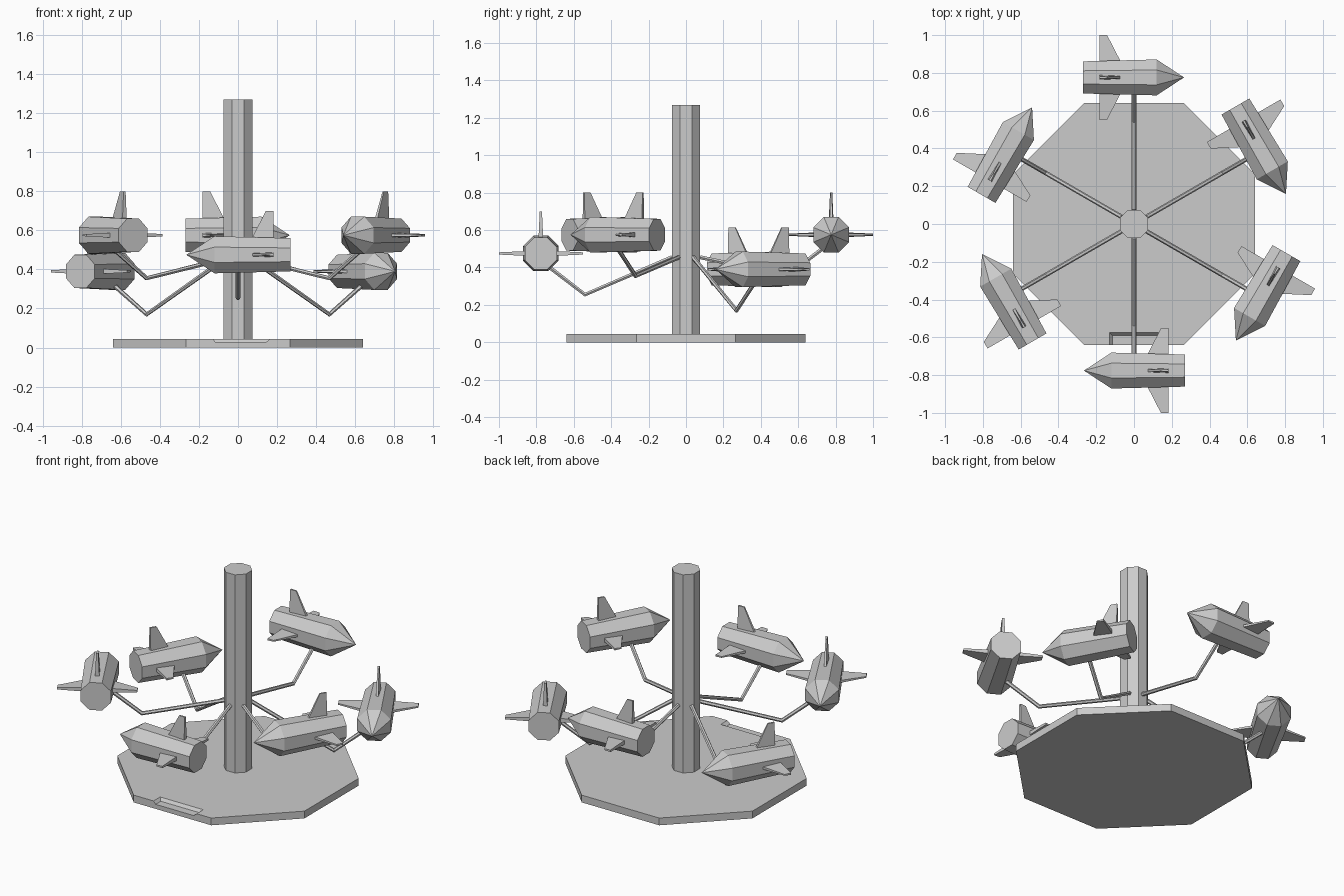
import bpy, bmesh
from math import radians, pi, cos
from mathutils import Matrix, Vector

cube = bpy.data.objects.get("Cube")
if cube:
    bpy.data.objects.remove(cube, do_unlink=True)

grey = bpy.data.materials.new("plain_grey")
grey.use_nodes = True
COLOUR = (0.6, 0.6, 0.6, 1)
grey.diffuse_color = COLOUR
grey.node_tree.nodes["Principled BSDF"].inputs["Base Color"].default_value = COLOUR


def finish(bm, name, matrix=Matrix()):
    bmesh.ops.recalc_face_normals(bm, faces=bm.faces)
    mesh = bpy.data.meshes.new(name)
    bm.to_mesh(mesh)
    bm.free()
    mesh.materials.append(grey)
    obj = bpy.data.objects.new(name, mesh)
    obj.matrix_world = matrix
    bpy.context.collection.objects.link(obj)
    return obj


def loft(bm, rings):
    """Skin equal-length point rings in order and cap both ends."""
    loops = [[bm.verts.new(p) for p in ring] for ring in rings]
    n = len(loops[0])
    for a, b in zip(loops, loops[1:]):
        for i in range(n):
            j = (i + 1) % n
            bm.faces.new((a[i], a[j], b[j], b[i]))
    bm.faces.new(loops[0][::-1])
    bm.faces.new(loops[-1])


def octagon(bm, apothem, apothem_top, depth, matrix):
    k = 1 / cos(pi / 8)
    bmesh.ops.create_cone(bm, cap_ends=True, segments=8, radius1=apothem * k,
                          radius2=apothem_top * k, depth=depth,
                          matrix=matrix @ Matrix.Translation((0, 0, depth / 2))
                          @ Matrix.Rotation(pi / 8, 4, 'Z'))


def rect(x0, x1, y0, y1, z):
    return [(x0, y0, z), (x1, y0, z), (x1, y1, z), (x0, y1, z)]


# Base platform with a bevelled entry notch at the front edge
bm = bmesh.new()
octagon(bm, 0.64, 0.64, 0.045, Matrix())
base = finish(bm, "base_platform")
bm = bmesh.new()
loft(bm, [rect(-0.115, 0.145, -0.75, -0.59, 0.028),
          rect(-0.145, 0.185, -0.75, -0.56, 0.062)])
cutter = finish(bm, "notch_cutter")
cutter.hide_render = True
cut = base.modifiers.new("notch", 'BOOLEAN')
cut.operation, cut.solver, cut.object = 'DIFFERENCE', 'EXACT', cutter
bpy.context.view_layer.objects.active = base
bpy.ops.object.modifier_apply(modifier=cut.name)
bpy.data.objects.remove(cutter, do_unlink=True)

# Central column
bm = bmesh.new()
octagon(bm, 0.075, 0.075, 1.23, Matrix.Translation((0, 0, 0.04)))
finish(bm, "column")


def rocket_body():
    """Tapered octagonal hull with a pointed nose along +x."""
    bm = bmesh.new()
    along = Matrix.Rotation(pi / 2, 4, 'Y')
    k = 1 / cos(pi / 8)
    hull = [[along @ Matrix.Rotation(pi / 8 + i * pi / 4, 4, 'Z') @ Vector((r * k, 0, s))
             for i in range(8)] for s, r in ((-0.27, 0.085), (0.12, 0.095))]
    loft(bm, hull)
    shoulder = max(bm.faces, key=lambda f: f.calc_center_median().x)
    bmesh.ops.poke(bm, faces=[shoulder])
    max(bm.verts, key=lambda v: len(v.link_edges)).co = (0.265, 0, 0)
    return bm


def fin():
    """Swept fin rising along +z, thickest at its trailing edge."""
    bm = bmesh.new()
    rings = []
    for z, front, rear_t, front_t in ((0.07, -0.063, 0.013, 0.008),
                                      (0.225, -0.143, 0.006, 0.004)):
        rings.append([(-0.183, -rear_t, z), (front, -front_t, z),
                      (front, front_t, z), (-0.183, rear_t, z)])
    loft(bm, rings)
    return bm


def arm(height):
    """Bent six-sided tube reaching out along +y."""
    bm = bmesh.new()
    path = [Vector(p) for p in ((0, 0.075, 0.455), (0, 0.54, height - 0.22),
                                (0, 0.735, height - 0.07))]
    d1 = (path[1] - path[0]).normalized()
    d2 = (path[2] - path[1]).normalized()
    rings = []
    for p, d in zip(path, (d1, (d1 + d2).normalized(), d2)):
        side = Vector((1, 0, 0))
        up = side.cross(d)
        rings.append([p + Matrix.Rotation(radians(60 * i + 30), 3, d) @ up * 0.012
                      for i in range(6)])
    loft(bm, rings)
    return bm


# Six rockets on arms, hanging at different heights and flying clockwise
places = {"back": (0, 0.575), "back_left": (-60, 0.39), "front_left": (-120, 0.575),
          "front": (180, 0.475), "front_right": (120, 0.575), "back_right": (60, 0.39)}
for place, (angle, height) in places.items():
    turn = Matrix.Rotation(radians(angle), 4, 'Z')
    spot = turn @ Matrix.Translation((0, 0.776, height))
    finish(arm(height), place + "_arm", turn)
    finish(rocket_body(), place + "_rocket_body", spot)
    for label, roll in (("top", 0), ("inner", 90), ("outer", -90)):
        finish(fin(), f"{place}_{label}_fin", spot @ Matrix.Rotation(radians(roll), 4, 'X'))
